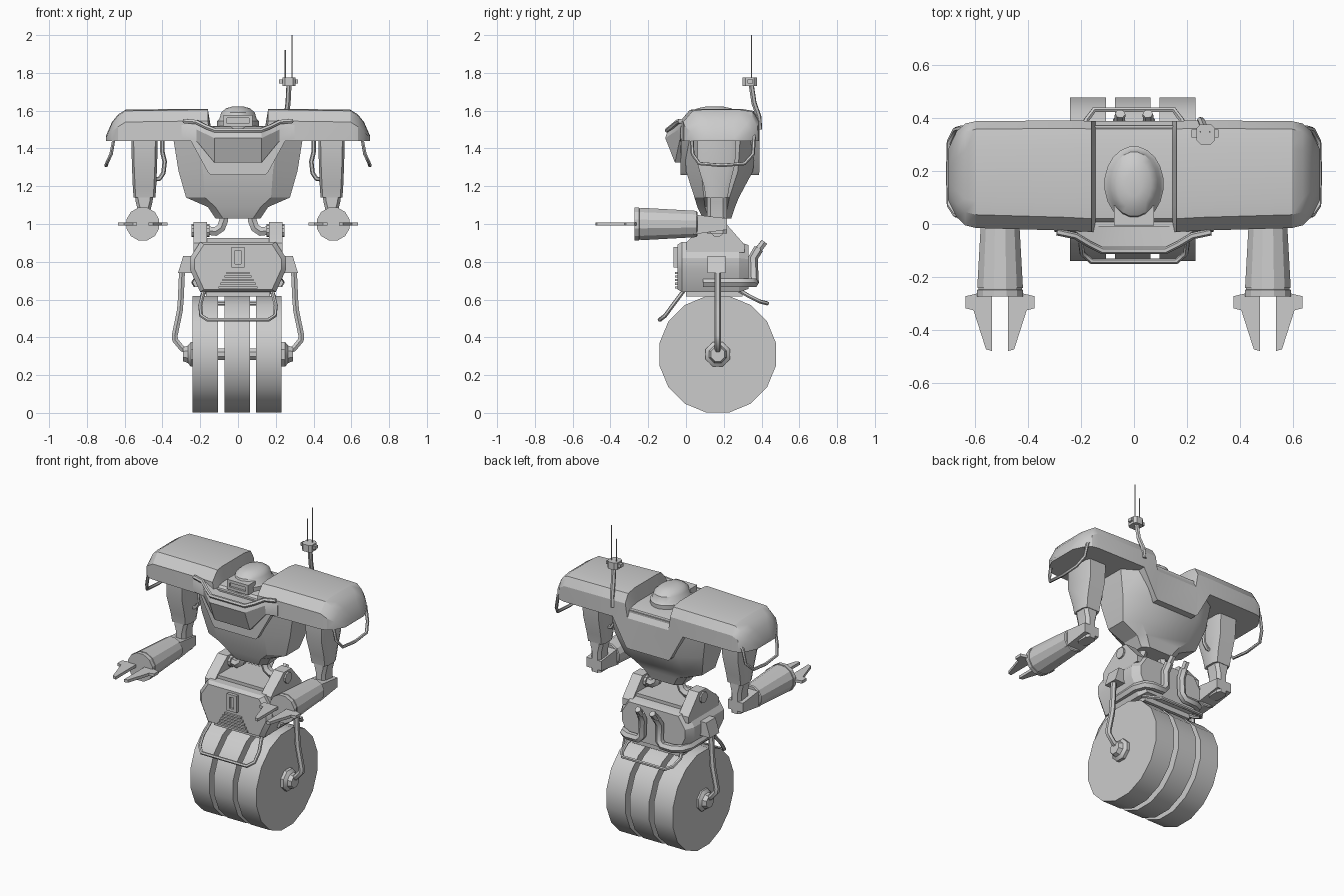
import bpy, bmesh, math
from mathutils import Vector


def finish(obj, angle=28):
    bpy.ops.object.select_all(action='DESELECT')
    obj.select_set(True)
    bpy.context.view_layer.objects.active = obj
    if obj.type == 'CURVE':
        bpy.ops.object.convert(target='MESH')
        obj = bpy.context.object
    bpy.ops.object.shade_smooth_by_angle(angle=math.radians(angle))
    return obj


def loft(name, rings, angle=28):
    """Skin a list of equal-length closed rings and cap both ends."""
    bm = bmesh.new()
    vs = [[bm.verts.new(p) for p in r] for r in rings]
    n = len(vs[0])
    for a, b in zip(vs, vs[1:]):
        for i in range(n):
            bm.faces.new((a[i], a[(i + 1) % n], b[(i + 1) % n], b[i]))
    bm.faces.new(vs[0])
    bm.faces.new(vs[-1])
    bmesh.ops.recalc_face_normals(bm, faces=bm.faces)
    me = bpy.data.meshes.new(name)
    bm.to_mesh(me)
    bm.free()
    obj = bpy.data.objects.new(name, me)
    bpy.context.collection.objects.link(obj)
    return finish(obj, angle)


def tube(name, pts, r):
    cu = bpy.data.curves.new(name, 'CURVE')
    cu.dimensions = '3D'
    cu.bevel_depth, cu.bevel_resolution, cu.use_fill_caps = r, 1, True
    sp = cu.splines.new('POLY')
    sp.points.add(len(pts) - 1)
    for p, q in zip(sp.points, pts):
        p.co = (*q, 1)
    obj = bpy.data.objects.new(name, cu)
    bpy.context.collection.objects.link(obj)
    return finish(obj, 50)


def box(name, x0, x1, y0, y1, z0, z1):
    return loft(name, [[(x0, y0, z), (x1, y0, z), (x1, y1, z), (x0, y1, z)] for z in (z0, z1)])


def circle(axis, c, at, rx, ry, n):
    """Ring of n points round the given axis; c holds the other two coordinates."""
    out = []
    for i in range(n):
        a = 2 * math.pi * (i + 0.5) / n
        p = [c[0] + rx * math.cos(a), c[1] + ry * math.sin(a)]
        p.insert(axis, at)
        out.append(tuple(p))
    return out


def turned(name, axis, c, profile, n):
    return loft(name, [circle(axis, c, at, r, r, n) for at, r in profile])


def oct_rect(x0, x1, y0, y1, z, cx, cy):
    """Rectangle with cut corners at height z."""
    return [(x0 + cx, y0, z), (x1 - cx, y0, z), (x1, y0 + cy, z), (x1, y1 - cy, z),
            (x1 - cx, y1, z), (x0 + cx, y1, z), (x0, y1 - cy, z), (x0, y0 + cy, z)]


def mx(pts, s):
    return [(p[0] * s, p[1], p[2]) for p in pts]


def both_ways(half):
    """Outer-to-centre section list mirrored into a full left-to-right one."""
    return [(-h[0], *h[1:]) for h in half] + [h for h in reversed(half)]


# wheels and axle
WY, WZ = 0.168, 0.31
for i, x in enumerate((-0.24, -0.072, 0.096)):
    turned(f"wheel_{i}", 0, (WY, WZ), [(x, 0.314), (x + 0.135, 0.314)], 16)
turned("axle", 0, (WY, WZ), [(-0.23, 0.032), (0.23, 0.032)], 8)

# hip block: cut-corner section lofted front to back
def hip(y, s):
    h = [(0.2, 0.905), (0.255, 0.82), (0.255, 0.76), (0.2, 0.64)]
    pts = h + [(-x, z) for x, z in reversed(h)]
    return [(x * s, y, 0.77 + (z - 0.77) * s) for x, z in pts]
loft("hip_block", [hip(-0.045, 0.9), hip(-0.02, 1), hip(0.28, 1), hip(0.33, 0.88)])
box("hip_base", -0.17, 0.17, 0.0, 0.3, 0.615, 0.65)
box("hip_top", -0.22, 0.22, 0.03, 0.27, 0.88, 0.925)

# front gauge and vent slats
for s in (-1, 1):
    box("gauge_frame_side", s * 0.025 - 0.01, s * 0.025 + 0.01, -0.065, -0.03, 0.77, 0.875)
for z in (0.77, 0.86):
    box("gauge_frame_bar", -0.035, 0.035, -0.065, -0.03, z, z + 0.018)
box("gauge_face", -0.02, 0.02, -0.052, -0.03, 0.78, 0.87)
for i in range(5):
    w = 0.06 + 0.011 * i
    box("vent_slat", -w, w, -0.058, -0.03, 0.735 - 0.019 * i, 0.746 - 0.019 * i)

# wheel guards, front and rear
for name, g in (("front_guard", [(0.18, -0.01, 0.65), (0.2, -0.07, 0.57), (0.195, -0.11, 0.515), (0.16, -0.14, 0.492)]),
                ("rear_guard", [(0.17, 0.28, 0.65), (0.19, 0.33, 0.62), (0.18, 0.39, 0.59), (0.15, 0.43, 0.58)])):
    tube(name, mx(g, -1) + g[::-1], 0.011)

# chest barrel
loft("torso", [oct_rect(-a, a, f, b, z, cx, cy) for z, a, f, b, cx, cy in (
    (1.03, 0.12, 0.09, 0.24, 0.04, 0.03), (1.09, 0.16, 0.06, 0.26, 0.04, 0.04),
    (1.14, 0.275, 0.045, 0.28, 0.1, 0.05), (1.28, 0.315, 0.0, 0.355, 0.13, 0.08),
    (1.5, 0.35, -0.01, 0.37, 0.13, 0.08))])

# shoulder shell: sections across x with a dropped apron at the middle
def shell(x, f, b, zb, zt):
    d = min(0.065, (zt - zb) * 0.5)
    k = min(0.05, (b - f) * 0.2)
    return [(x, f, zb), (x, f, zt - d), (x, f + k, zt - 0.006), (x, f + 2 * k, zt),
            (x, b - 2 * k, zt), (x, b - k * 0.6, zt - 0.012), (x, b, zt - d), (x, b, zb)]
half = [(0.7, 0.09, 0.28, 1.44, 1.465), (0.667, 0.025, 0.35, 1.44, 1.54), (0.635, -0.005, 0.378, 1.44, 1.58),
        (0.595, -0.015, 0.387, 1.44, 1.605), (0.25, -0.025, 0.39, 1.44, 1.61),
        (0.16, -0.03, 0.388, 1.275, 1.61), (0.145, -0.03, 0.387, 1.26, 1.52)]
loft("shoulder_shell", [shell(*h) for h in both_ways(half)])

# chest plate and raised collar rim
def plate(x, f, zb, zt):
    return [(x, 0.03, zb), (x, f * 0.35 - 0.02, zb), (x, f, zt - 0.035), (x, f + 0.012, zt), (x, 0.06, zt)]
half = [(0.3, -0.028, 1.45, 1.545), (0.22, -0.04, 1.44, 1.535), (0.125, -0.11, 1.325, 1.49)]
loft("chest_plate", [plate(*h) for h in both_ways(half)])
rim = [(0.29, -0.03, 1.545), (0.22, -0.045, 1.54), (0.17, -0.075, 1.515), (0.12, -0.1, 1.495)]
tube("collar_rim", mx(rim, -1) + rim[::-1], 0.013)

# head and visor
loft("head", [circle(2, (0, 0.15), z, a, b, 20) for z, a, b in (
    (1.46, 0.11, 0.14), (1.545, 0.112, 0.143), (1.555, 0.1, 0.132), (1.59, 0.09, 0.122),
    (1.612, 0.065, 0.092), (1.622, 0.03, 0.045))], 35)
for z in (1.515, 1.56):
    box("visor_rail", -0.075, 0.075, -0.005, 0.07, z, z + 0.018)
for s in (-1, 1):
    box("visor_post", s * 0.067 - 0.009, s * 0.067 + 0.009, -0.005, 0.07, 1.515, 1.578)
box("visor_slot", -0.065, 0.065, 0.008, 0.07, 1.52, 1.57)

# antenna
tube("antenna_mast", [(0.25, 0.39, 1.5), (0.255, 0.385, 1.57), (0.265, 0.36, 1.64), (0.27, 0.345, 1.74)], 0.014)
loft("antenna_box", [oct_rect(0.235, 0.305, 0.3, 0.375, z, 0.015, 0.015) for z in (1.73, 1.775)])
box("antenna_bar", 0.217, 0.318, 0.325, 0.355, 1.745, 1.765)
tube("antenna_long", [(0.285, 0.347, 1.77), (0.285, 0.347, 2.0)], 0.003)
tube("antenna_short", [(0.25, 0.347, 1.77), (0.25, 0.347, 1.92)], 0.003)

# paired parts
for s, side in ((1, "right"), (-1, "left")):
    # wheel hub, fork and bracket
    turned(f"hub_{side}", 0, (WY, WZ), [(s * 0.225, 0.07), (s * 0.25, 0.07), (s * 0.265, 0.05), (s * 0.29, 0.04)], 8)
    tube(f"fork_{side}", mx([(0.25, WY, 0.325), (0.295, WY, 0.34), (0.333, WY, 0.385), (0.335, WY, 0.41), (0.308, WY, 0.54),
                             (0.303, WY, 0.6), (0.296, WY, 0.76)], s), 0.018)
    loft(f"fork_bracket_{side}", [mx([(0.24, y, 0.83), (0.29, y, 0.83), (0.318, y, 0.74), (0.24, y, 0.74)], s)
                                  for y in (0.115, 0.21)])
    # hip ears with pivot
    ear = [(0.0, 0.9), (0.03, 0.93), (0.13, 1.01), (0.205, 1.01), (0.31, 0.89), (0.31, 0.85), (0.0, 0.85)]
    loft(f"hip_ear_{side}", [[(s * x, y, z) for y, z in ear] for x in (0.165, 0.235)])
    turned(f"hip_pivot_{side}", 0, (0.165, 0.965), [(s * 0.15, 0.035), (s * 0.245, 0.035)], 10)
    # waist pipes
    tube(f"waist_pipe_{side}", mx([(0.2, 0.165, 0.97), (0.12, 0.165, 0.96), (0.09, 0.165, 0.98), (0.075, 0.165, 1.02),
                                   (0.075, 0.165, 1.09)], s), 0.027)
    # exhaust wrapping round the back
    tube(f"exhaust_{side}", mx([(0.215, 0.09, 0.69), (0.222, 0.28, 0.69), (0.2, 0.34, 0.69), (0.16, 0.36, 0.688),
                                (0.085, 0.36, 0.688), (0.062, 0.358, 0.715), (0.06, 0.355, 0.82), (0.055, 0.385, 0.87)], s), 0.026)
    tube(f"exhaust_tip_{side}", mx([(0.055, 0.38, 0.86), (0.052, 0.415, 0.905)], s), 0.02)
    # shoulder grab rail
    tube(f"grab_rail_{side}", mx([(0.63, 0.03, 1.48), (0.655, 0.03, 1.46), (0.672, 0.035, 1.37), (0.695, 0.07, 1.32),
                                  (0.698, 0.19, 1.31), (0.695, 0.31, 1.32), (0.672, 0.355, 1.37), (0.655, 0.36, 1.46),
                                  (0.63, 0.36, 1.48)], s), 0.01)
    # upper arm and elbow
    loft(f"upper_arm_{side}", [mx(oct_rect(0.495 - w, 0.495 + w, f, b, z, 0.012, 0.03), s) for z, w, f, b in (
        (1.46, 0.07, 0.06, 0.265), (1.32, 0.067, 0.06, 0.26), (1.2, 0.062, 0.095, 0.23), (1.14, 0.058, 0.105, 0.22))])
    loft(f"elbow_{side}", [mx(oct_rect(0.497 - w, 0.497 + w, 0.11, 0.217, z, 0.015, 0.02), s) for z, w in (
        (0.95, 0.035), (1.08, 0.035), (1.12, 0.045), (1.165, 0.05))])
    tube(f"arm_hose_{side}", mx([(0.4, 0.165, 1.45), (0.4, 0.165, 1.38), (0.388, 0.165, 1.33), (0.395, 0.165, 1.27),
                                 (0.415, 0.165, 1.24), (0.45, 0.165, 1.235)], s), 0.012)
    # forearm
    loft(f"elbow_yoke_{side}", [[(s * x, y, z) for x, z in ((0.45, a), (0.556, a), (0.556, b), (0.45, b))]
                                for y, a, b in ((0.217, 0.97, 1.03), (0.04, 0.945, 1.05))])
    turned(f"forearm_{side}", 1, (s * 0.504, 1.0), [(0.06, 0.066), (0.055, 0.072), (-0.24, 0.089), (-0.241, 0.085),
                                                    (-0.247, 0.085), (-0.248, 0.09), (-0.272, 0.09)], 12)
    # gripper prongs
    for t in (-1, 1):
        prong = [(0.03, -0.26), (0.03, -0.478), (0.053, -0.472), (0.1, -0.325), (0.13, -0.317), (0.13, -0.272), (0.08, -0.26)]
        loft(f"gripper_{side}", [[(s * 0.504 + t * x, y, z) for x, y in prong] for z in (0.991, 1.009)])
